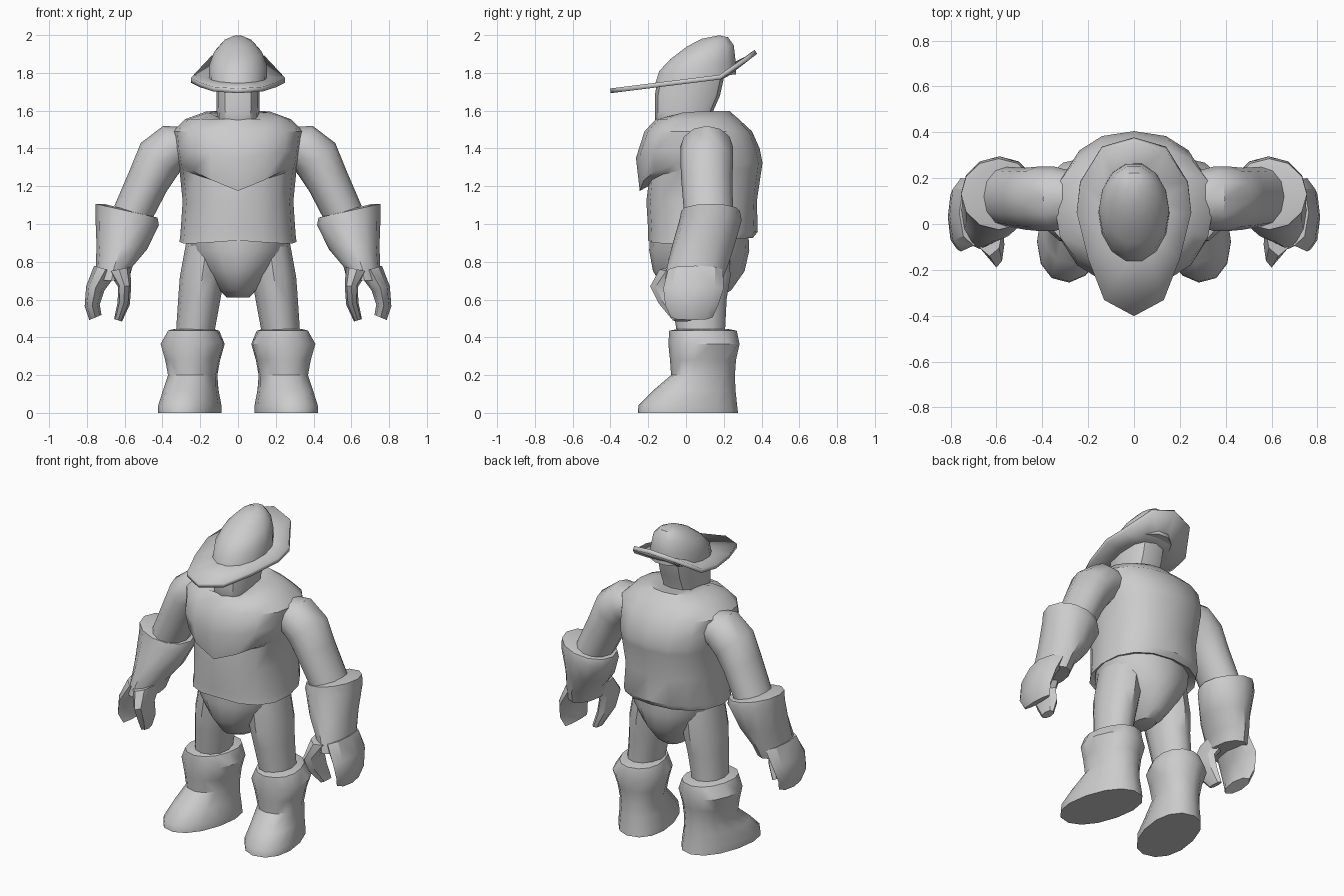
import bpy, bmesh, math

grey = bpy.data.materials.new("plain grey")
grey.diffuse_color = (0.6, 0.6, 0.6, 1)


def power(v, p):
    return math.copysign(abs(v) ** (2 / p), v)


def finish(name, bm, mirror, angle):
    bmesh.ops.recalc_face_normals(bm, faces=bm.faces)
    me = bpy.data.meshes.new(name)
    bm.to_mesh(me)
    bm.free()
    me.materials.append(grey)
    ob = bpy.data.objects.new(name, me)
    bpy.context.collection.objects.link(ob)
    if mirror:
        ob.modifiers.new("mirror", 'MIRROR')
    bpy.ops.object.select_all(action='DESELECT')
    ob.select_set(True)
    bpy.context.view_layer.objects.active = ob
    bpy.ops.object.shade_smooth_by_angle(angle=math.radians(angle))
    return ob


def loft(name, rings, n=12, p=2.0, mirror=False, yaw=0.0, angle=38):
    """Skin over rings of (x, y, z, rx, ry, roll, pitch slope, front dip)."""
    bm = bmesh.new()
    loops = []
    for ring in rings:
        x, y, z, rx, ry, roll, pitch, dip = (tuple(ring) + (0, 0, 0))[:8]
        loop = []
        for i in range(n):
            a = 2 * math.pi * (i + 0.0) / n
            u, v = rx * power(math.cos(a), p), ry * power(math.sin(a), p)
            drop = dip * (1 - abs(math.cos(a))) if v < -1e-6 else 0
            px, py = u * math.cos(roll), v
            px, py = (px * math.cos(yaw) - py * math.sin(yaw),
                      px * math.sin(yaw) + py * math.cos(yaw))
            loop.append(bm.verts.new((x + px, y + py,
                                      z + u * math.sin(roll) + pitch * v - drop)))
        loops.append(loop)
    for a, b in zip(loops, loops[1:]):
        for i in range(n):
            j = (i + 1) % n
            bm.faces.new((a[i], a[j], b[j], b[i]))
    bm.faces.new(loops[0][::-1])
    bm.faces.new(loops[-1])
    return finish(name, bm, mirror, angle)


def body_ring(z, front, back, half, pitch=0, dip=0):
    return (0, (front + back) / 2, z, half, (back - front) / 2, 0, pitch, dip)


# Sleeveless vest with a hem and a V-shaped chest overlap
loft("vest", [
    body_ring(0.93, -0.17, 0.32, 0.28, 0.05, -0.02),
    body_ring(0.905, -0.20, 0.355, 0.31, 0.08, -0.03),
    body_ring(0.945, -0.20, 0.38, 0.305, 0.05, -0.03),
    body_ring(1.12, -0.21, 0.375, 0.293),
    body_ring(1.29, -0.20, 0.40, 0.31, 0, 0.09),
    body_ring(1.325, -0.245, 0.405, 0.322, 0, 0.15),
    body_ring(1.40, -0.265, 0.39, 0.335, 0, 0.05),
    body_ring(1.49, -0.22, 0.35, 0.345),
    body_ring(1.555, -0.16, 0.28, 0.28),
    body_ring(1.595, -0.12, 0.23, 0.17, 0.02, 0.06),
    body_ring(1.59, -0.09, 0.19, 0.11, 0.02, 0.08),
], n=16, p=2.3)

# Rounded hips tapering to the crotch
loft("hips", [
    body_ring(0.61, -0.02, 0.18, 0.06),
    body_ring(0.65, -0.11, 0.24, 0.10),
    body_ring(0.75, -0.175, 0.31, 0.185),
    body_ring(0.86, -0.195, 0.335, 0.265),
    body_ring(0.96, -0.19, 0.33, 0.285),
], n=16)

# Head and neck
loft("head", [
    body_ring(1.48, -0.13, 0.14, 0.10),
    body_ring(1.54, -0.165, 0.14, 0.108),
    body_ring(1.60, -0.165, 0.145, 0.113),
    body_ring(1.68, -0.165, 0.18, 0.115),
    body_ring(1.77, -0.15, 0.20, 0.115),
], n=12, p=2.7)

# Hat crown
loft("hat_crown", [
    (0, 0.05, 1.765, 0.155, 0.22, 0, 0.13),
    (0, 0.06, 1.84, 0.153, 0.207, 0, 0.15),
    (0, 0.085, 1.91, 0.127, 0.172, 0, 0.22),
    (0, 0.115, 1.965, 0.078, 0.11, 0, 0.22),
    (0, 0.13, 1.99, 0.03, 0.045, 0, 0.2),
], n=14)


# Hat brim: straight at the front, bent up behind
def brim_z(y):
    return 1.705 + (y + 0.4) * 0.125 + max(0, y - 0.2) * 0.65


half = [(0, -0.40), (0.13, -0.33), (0.20, -0.15), (0.25, 0.05),
        (0.235, 0.18), (0.14, 0.33), (0, 0.37)]
outline = half + [(-x, y) for x, y in half[-2:0:-1]]
bm = bmesh.new()
outer, inner = [], []
for x, y in outline:
    outer.append(bm.verts.new((x, y, brim_z(y))))
    a = math.atan2((y - 0.05) / 0.22, x / 0.15)
    iy = 0.05 + 0.17 * math.sin(a)
    inner.append(bm.verts.new((0.13 * math.cos(a), iy, brim_z(iy))))
for i in range(len(outer)):
    j = (i + 1) % len(outer)
    bm.faces.new((outer[i], outer[j], inner[j], inner[i]))
bm.faces.new(inner)
brim = finish("hat_brim", bm, False, 30)
thick = brim.modifiers.new("thickness", 'SOLIDIFY')
thick.thickness = 0.025
thick.offset = 0

# Upper arms
loft("arm", [
    (0.27, 0.11, 1.42, 0.10, 0.12, 1.25),
    (0.345, 0.11, 1.405, 0.125, 0.14, 1.15),
    (0.42, 0.11, 1.34, 0.13, 0.14, 0.75),
    (0.475, 0.11, 1.23, 0.113, 0.135, 0.52),
    (0.56, 0.12, 1.05, 0.105, 0.13, 0.45),
], n=12, mirror=True)

# Flared gloves down to the palm
loft("glove", [
    (0.585, 0.13, 1.075, 0.12, 0.12, 0.25),
    (0.59, 0.13, 1.07, 0.168, 0.155, 0.22),
    (0.587, 0.13, 1.02, 0.17, 0.165, 0.15),
    (0.615, 0.09, 0.88, 0.135, 0.165, 0.1),
    (0.655, 0.06, 0.775, 0.097, 0.16, 0.0),
    (0.67, 0.04, 0.70, 0.09, 0.15, 0.0),
], n=12, mirror=True)

# Curled finger block and thumb
loft("fingers", [
    (0.70, 0.05, 0.76, 0.065, 0.145, 0.3),
    (0.755, 0.04, 0.66, 0.05, 0.16, 0.2),
    (0.772, 0.03, 0.57, 0.04, 0.14, -0.1),
    (0.755, 0.03, 0.505, 0.035, 0.11, -0.4),
], n=8, mirror=True, angle=32)
loft("thumb", [
    (0.63, -0.02, 0.76, 0.06, 0.12, -0.2),
    (0.60, -0.09, 0.67, 0.035, 0.10, -0.1),
    (0.605, -0.06, 0.58, 0.033, 0.085, 0.2),
    (0.635, -0.02, 0.49, 0.022, 0.05, 0.3),
], n=8, mirror=True, angle=32)

# Legs
loft("leg", [
    (0.165, 0.07, 0.90, 0.11, 0.16),
    (0.19, 0.07, 0.72, 0.118, 0.165),
    (0.205, 0.07, 0.60, 0.112, 0.145),
    (0.23, 0.08, 0.40, 0.10, 0.125),
], n=12, mirror=True)

# Boots with flared tops and toes turned out
loft("boot", [
    (0.255, 0.01, 0.0, 0.155, 0.27),
    (0.255, 0.01, 0.04, 0.155, 0.265),
    (0.25, 0.045, 0.12, 0.138, 0.22),
    (0.24, 0.09, 0.20, 0.126, 0.17),
    (0.24, 0.09, 0.28, 0.142, 0.175),
    (0.24, 0.095, 0.365, 0.168, 0.188),
    (0.235, 0.09, 0.435, 0.13, 0.18),
    (0.235, 0.09, 0.445, 0.10, 0.13),
], n=14, p=2.2, mirror=True, yaw=0.25)
